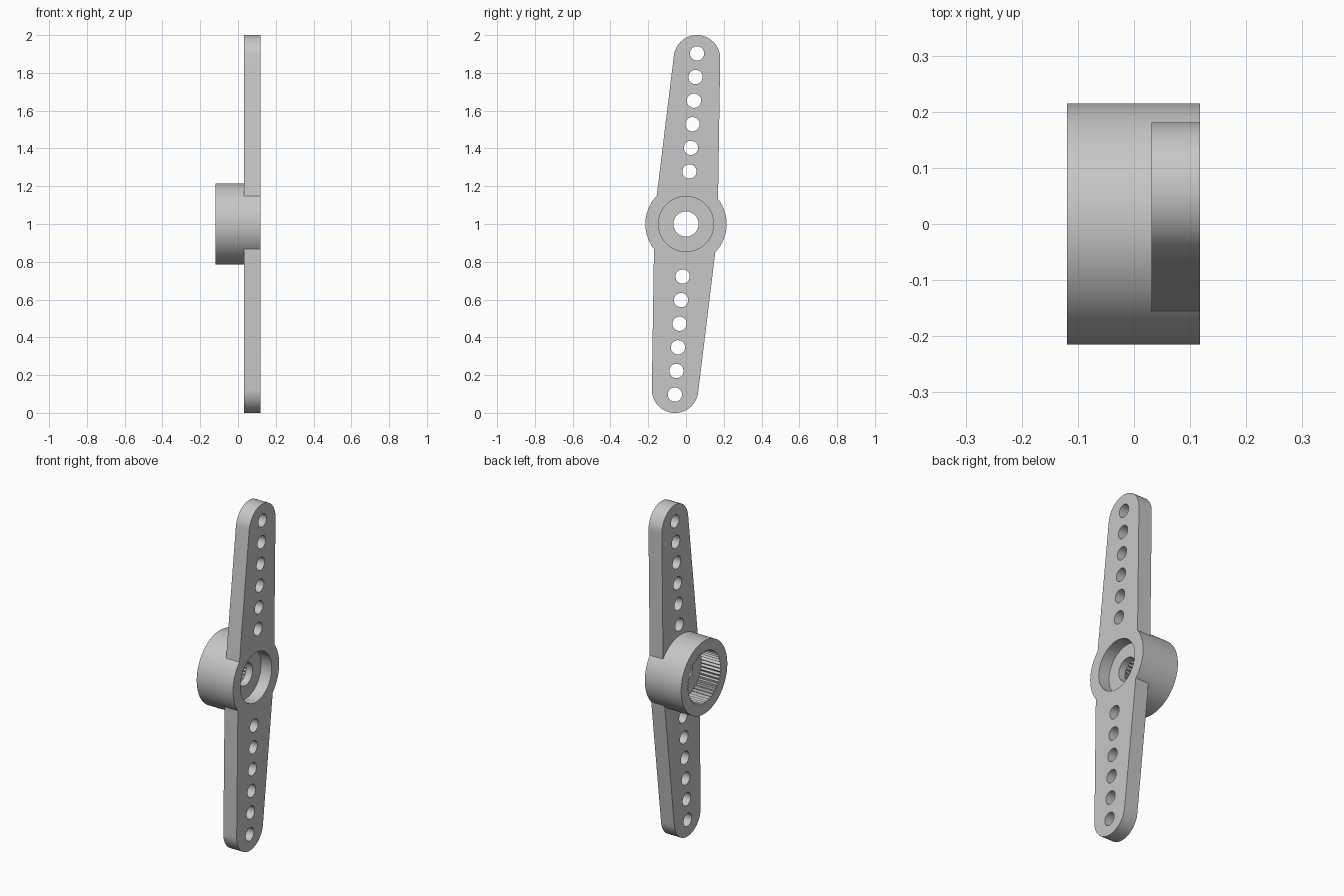
import bpy
import bmesh
from math import cos, sin, pi

if "Cube" in bpy.data.objects:
    bpy.data.objects.remove(bpy.data.objects["Cube"], do_unlink=True)

BACK, ARM_BACK, FACE = -0.119, 0.031, 0.118   # depths along x
CZ = 1.0                                      # height of the hub axis

grey = bpy.data.materials.new("light grey plastic")
grey.use_nodes = True
colour = (0.57, 0.57, 0.57, 1)
grey.diffuse_color = colour
grey.node_tree.nodes["Principled BSDF"].inputs["Base Color"].default_value = colour


def prism(name, outline, x0, x1):
    """Extrude a (y, z) outline, given relative to the hub axis, along x."""
    bm = bmesh.new()
    face = bm.faces.new([bm.verts.new((x0, y, z + CZ)) for y, z in outline])
    new = bmesh.ops.extrude_face_region(bm, geom=[face])["geom"]
    bmesh.ops.translate(bm, vec=(x1 - x0, 0, 0),
                        verts=[v for v in new if isinstance(v, bmesh.types.BMVert)])
    bmesh.ops.recalc_face_normals(bm, faces=bm.faces)
    mesh = bpy.data.meshes.new(name)
    bm.to_mesh(mesh)
    bm.free()
    mesh.materials.append(grey)
    obj = bpy.data.objects.new(name, mesh)
    bpy.context.collection.objects.link(obj)
    return obj


def arc(radius, start, end, count, cy=0, cz=0):
    step = (end - start) / count
    return [(cy + radius * cos(start + i * step), cz + radius * sin(start + i * step))
            for i in range(count + 1)]


def circle(radius, count, cy=0, cz=0):
    return arc(radius, 0, 2 * pi, count, cy, cz)[:-1]


def combine(target, other, operation):
    mod = target.modifiers.new(operation.title(), "BOOLEAN")
    mod.operation, mod.solver, mod.object = operation, "EXACT", other
    bpy.ops.object.select_all(action="DESELECT")
    bpy.context.view_layer.objects.active = target
    target.select_set(True)
    bpy.ops.object.modifier_apply(modifier=mod.name)
    bpy.data.objects.remove(other, do_unlink=True)


# Tapered arm pair: one leaning arm repeated by a half turn
half = [(0.169, 0.1)] + arc(0.123, -0.0135, pi - 0.121, 32, 0.058, 0.877) + [(-0.161, 0.1)]
arms = prism("arms", half + [(-y, -z) for y, z in half], ARM_BACK, FACE)

# Round hub joined with the arms
horn = prism("servo_horn", circle(0.215, 96), BACK, FACE)
combine(horn, arms, "UNION")

# Screw recess, screw hole and toothed socket
combine(horn, prism("screw_recess", circle(0.146, 72), 0.048, 0.2), "DIFFERENCE")
combine(horn, prism("screw_hole", circle(0.067, 48), -0.05, 0.1), "DIFFERENCE")
TEETH = 48
socket = []
for i in range(TEETH * 2):
    r = 0.156 if i % 2 else 0.145
    a = pi * i / TEETH
    socket.append((r * cos(a), r * sin(a)))
combine(horn, prism("toothed_socket", socket, -0.2, 0.005), "DIFFERENCE")

# Rows of link holes along both arms
for side in (1, -1):
    for i in range(6):
        z = 0.278 + 0.125 * i
        hole = prism("link_hole", circle(0.038, 32, side * z * 0.065, side * z), -0.05, 0.2)
        combine(horn, hole, "DIFFERENCE")

# Soft curves, crisp edges
bpy.ops.object.select_all(action="DESELECT")
bpy.context.view_layer.objects.active = horn
horn.select_set(True)
bpy.ops.object.shade_smooth_by_angle(angle=pi / 8)
